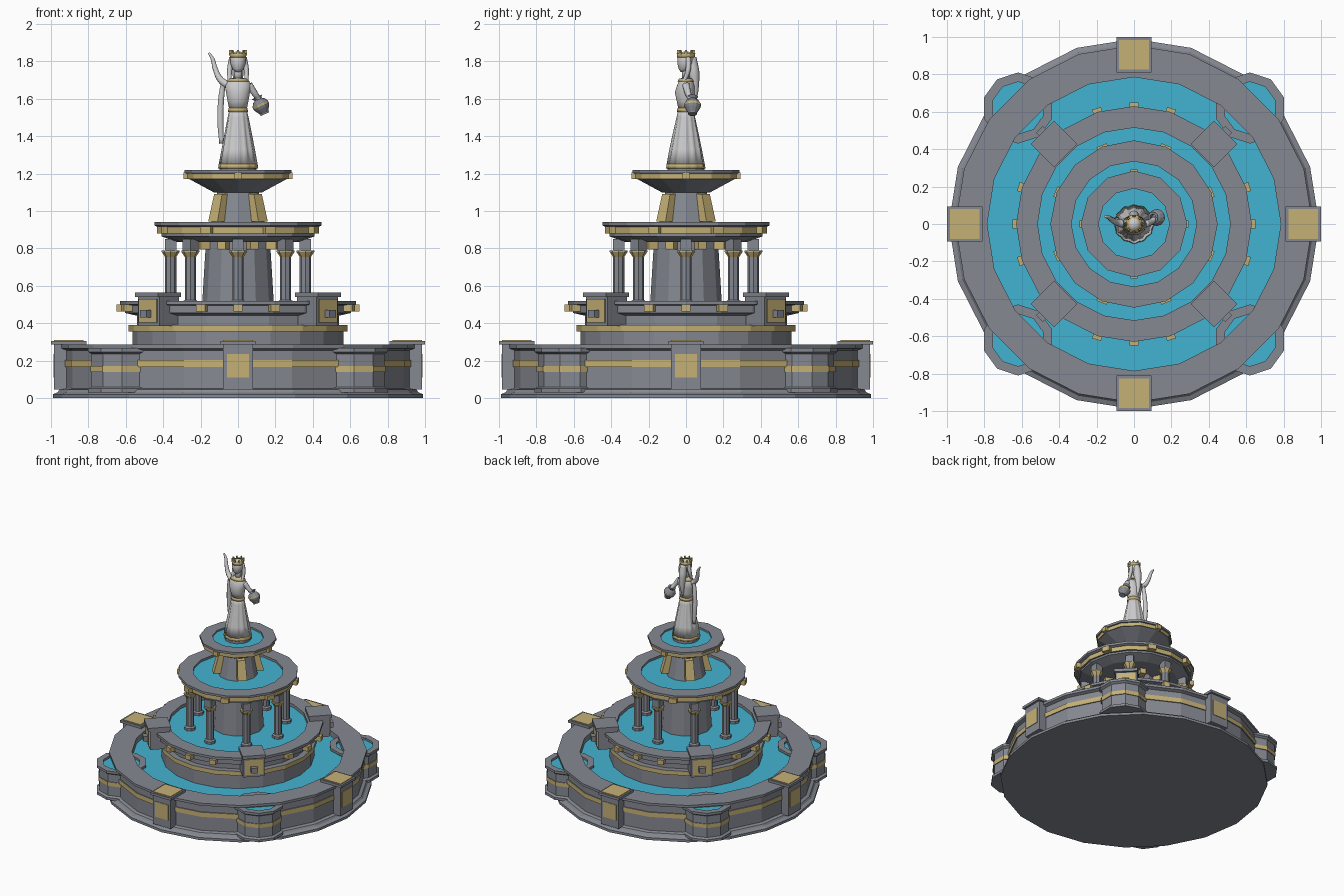
import bpy, bmesh, math
from mathutils import Matrix, Vector

if "Cube" in bpy.data.objects:
    bpy.data.objects.remove(bpy.data.objects["Cube"])

def material(name, rgb):
    m = bpy.data.materials.new(name)
    m.diffuse_color = (*rgb, 1)
    m.use_nodes = True
    m.node_tree.nodes["Principled BSDF"].inputs["Base Color"].default_value = m.diffuse_color
    return m

STONE = material("grey stone", (0.235, 0.25, 0.285))
GOLD = material("pale gold", (0.56, 0.44, 0.18))
WATER = material("water blue", (0.055, 0.45, 0.64))
MARBLE = material("statue marble", (0.60, 0.60, 0.61))
MATS = [STONE, GOLD, WATER, MARBLE]
S, G, W, M = range(4)

def finish(bm, name, smooth=False):
    bmesh.ops.remove_doubles(bm, verts=bm.verts, dist=1e-5)
    bmesh.ops.recalc_face_normals(bm, faces=bm.faces)
    me = bpy.data.meshes.new(name)
    bm.to_mesh(me)
    bm.free()
    for m in MATS:
        me.materials.append(m)
    for p in me.polygons:
        p.use_smooth = smooth
    ob = bpy.data.objects.new(name, me)
    bpy.context.collection.objects.link(ob)
    return ob

def lathe(name, profile, n, at=(0, 0), smooth=False, matrix=None):
    """Profile points are (radius, z[, colour of the segment that starts here])."""
    bm = bmesh.new()
    rings = []
    for p in profile:
        rings.append([bm.verts.new((at[0] + p[0] * math.sin(2 * math.pi * i / n),
                                    at[1] + p[0] * math.cos(2 * math.pi * i / n), p[1])) for i in range(n)])
    for k in range(len(rings) - 1):
        for i in range(n):
            j = (i + 1) % n
            f = bm.faces.new((rings[k][i], rings[k][j], rings[k + 1][j], rings[k + 1][i]))
            f.material_index = profile[k][2] if len(profile[k]) > 2 else S
    if matrix:
        bm.transform(matrix)
    return finish(bm, name, smooth)

def block(name, deg, r, z0, z1, depth, width, mat=S, lean=0, taper=1):
    """Box at a polar position, facing outward."""
    bm = bmesh.new()
    bmesh.ops.create_cube(bm, size=1)
    for v in bm.verts:
        top = v.co.z > 0
        v.co = Vector((r + v.co.x * depth + (lean if top else 0),
                       v.co.y * width * (taper if top else 1), z1 if top else z0))
    bm.transform(Matrix.Rotation(math.radians(deg), 4, 'Z'))
    for f in bm.faces:
        f.material_index = mat
    return finish(bm, name)

def tube(name, pts, mat, flat=1.0):
    """Smooth tube through (x, y, z, radius) points."""
    cu = bpy.data.curves.new(name, 'CURVE')
    cu.dimensions = '3D'
    cu.bevel_depth = 1
    cu.bevel_resolution = 2
    cu.resolution_u = 5
    cu.use_fill_caps = True
    sp = cu.splines.new('BEZIER')
    sp.bezier_points.add(len(pts) - 1)
    for b, p in zip(sp.bezier_points, pts):
        b.co, b.radius = p[:3], p[3]
        b.handle_left_type = b.handle_right_type = 'AUTO'
    tmp = bpy.data.objects.new(name + "_path", cu)
    bpy.context.collection.objects.link(tmp)
    bpy.context.view_layer.update()
    me = bpy.data.meshes.new_from_object(tmp.evaluated_get(bpy.context.evaluated_depsgraph_get()))
    bpy.data.objects.remove(tmp)
    bm = bmesh.new()
    bm.from_mesh(me)
    for f in bm.faces:
        f.material_index = mat
    return finish(bm, name, True)

def figure(name, rings, mat, n=48, folds=12):
    """Elliptical loft; rings are (z, rx, ry, y, fold depth)."""
    bm = bmesh.new()
    loops = []
    for z, rx, ry, y, d in rings:
        loop = []
        for i in range(n):
            a = 2 * math.pi * i / n
            k = 1 + d * math.cos(folds * a) + d * 0.5 * math.cos(5 * a + 1)
            loop.append(bm.verts.new((rx * k * math.cos(a), y + ry * k * math.sin(a), z)))
        loops.append(loop)
    for a, b in zip(loops, loops[1:]):
        for i in range(n):
            bm.faces.new((a[i], a[(i + 1) % n], b[(i + 1) % n], b[i]))
    bm.faces.new(loops[0])
    bm.faces.new(loops[-1])
    for f in bm.faces:
        f.material_index = mat
    return finish(bm, name, True)

# --- Lower basin
lathe("lower_basin", [(0, 0), (.99, 0), (.99, .02), (.965, .03), (.955, .045), (.93, .052), (.93, .165),
      (.938, .165, G), (.938, .203), (.93, .203), (.93, .255), (.955, .265), (.955, .285),
      (.785, .285), (.785, .2), (0, .2)], 20)
lathe("lower_water", [(.79, .24, W), (0, .24)], 20)

# Four round side bays
for sx in (-1, 1):
    for sy in (-1, 1):
        c = (sx * .62, sy * .62)
        lathe("side_bay", [(0, .03), (.19, .03), (.19, .05), (.172, .06), (.172, .14), (.178, .14, G), (.178, .172),
              (.172, .172), (.172, .235), (.19, .247), (.19, .267), (.14, .267), (.14, .2), (0, .2)], 10, c)
        lathe("bay_water", [(.142, .25, W), (0, .25)], 10, c)

# Four piers on the lower wall
for d in range(0, 360, 90):
    block("pier", d, .9, .045, .285, .165, .16)
    block("pier_cap", d, .905, .285, .305, .19, .186)
    block("pier_top_plate", d, .905, .305, .31, .16, .16, G)
    block("pier_panel", d, .983, .11, .235, .008, .12, G)

# --- Second basin
lathe("second_basin", [(0, .15), (.565, .15), (.565, .355), (.585, .355, G), (.585, .39), (.54, .39), (.54, .44),
      (.605, .455), (.605, .495), (.63, .5), (.63, .52), (.515, .52), (.515, .45), (0, .45)], 20)
lathe("second_water", [(.52, .495, W), (0, .495)], 20)
for k in range(20):
    if k % 5 not in (2, 3):
        block("second_stud", k * 18, .625, .462, .5, .05, .05, G)
for d in range(45, 360, 90):
    block("spout_box", d, .6, .385, .54, .15, .16)
    block("spout_cap", d, .605, .54, .565, .175, .175)
    block("spout_panel", d, .679, .405, .53, .008, .135, G)
    block("spout", d, .695, .43, .472, .04, .05)

# Drum and columns
lathe("drum", [(.195, .45), (.17, .86), (0, .86)], 12)
for d in range(0, 360, 45):
    a = math.radians(d)
    c = (.36 * math.cos(a), .36 * math.sin(a))
    lathe("column", [(0, .46), (.042, .46), (.042, .515), (.03, .525), (.03, .755), (.03, .755, G), (.048, .782, G),
          (.048, .79, G), (0, .79)], 8, c)
    block("column_block", d, .36, .79, .85, .06, .06)
    block("drum_bracket", d + 22.5, .2, .795, .85, .06, .045, G)

# --- Third basin
lathe("third_basin", [(0, .835), (.33, .835), (.41, .865), (.41, .88), (.425, .88, G), (.425, .915), (.43, .915),
      (.447, .922), (.447, .94), (.335, .94), (.335, .9), (0, .9)], 16)
lathe("third_water", [(.34, .922, W), (0, .922)], 16)
for d in range(8):
    block("third_stud", d * 45 + 22.5, .435, .88, .918, .04, .06, G)
lathe("upper_stem", [(.15, .9), (.11, 1.11), (0, 1.11)], 12)
for d in range(45, 360, 90):
    block("stem_buttress", d, .155, .945, 1.092, .07, .07, G, lean=-.04, taper=.85)

# --- Top basin
lathe("top_basin", [(0, 1.1), (.13, 1.1), (.25, 1.165), (.262, 1.172), (.275, 1.172, G), (.275, 1.2), (.285, 1.202),
      (.285, 1.22), (.19, 1.22), (.19, 1.18), (0, 1.18)], 12)
lathe("top_water", [(.195, 1.207, W), (0, 1.207)], 12)
for d in range(0, 360, 90):
    block("top_stud", d, .277, 1.172, 1.207, .03, .04, G)

# --- Statue
lathe("statue_base", [(.1, 1.19), (.1, 1.232), (0, 1.232)], 12)
figure("gown_hem", [(1.228, .104, .102, 0, .03), (1.25, .101, .099, 0, .03)], G)
figure("gown", [(1.25, .1, .098, 0, .04), (1.33, .084, .082, 0, .06), (1.43, .066, .062, 0, .06),
       (1.5, .054, .048, 0, .04), (1.545, .045, .041, 0, .01)], MATS.index(MARBLE))
figure("belt", [(1.53, .054, .048, 0, 0), (1.552, .05, .046, 0, 0)], G)
figure("torso", [(1.54, .046, .04, 0, 0), (1.59, .056, .046, -.004, 0), (1.635, .064, .054, -.006, 0),
       (1.675, .07, .046, 0, 0), (1.7, .055, .036, 0, 0), (1.712, .028, .026, 0, 0)], M)
figure("collar", [(1.693, .062, .046, 0, 0), (1.709, .047, .036, 0, 0)], G)
figure("neck", [(1.7, .022, .022, 0, 0), (1.77, .021, .021, 0, 0)], M, 16)
figure("head", [(1.742, .012, .014, -.014, 0), (1.76, .03, .032, -.008, 0), (1.79, .041, .044, -.002, 0),
       (1.815, .042, .046, 0, 0), (1.84, .033, .036, 0, 0), (1.852, .012, .013, 0, 0)], M, 20)
figure("crown", [(1.82, .043, .047, 0, 0), (1.843, .046, .05, 0, 0)], G, 16)
for k in range(8):
    block("crown_point", k * 45, .042, 1.835, 1.862, .01, .018, G, taper=.4)

# Hair: two side locks and one long back lock
for s in (-1, 1):
    tube("side_lock", [(s * .033, .012, 1.82, .014), (s * .044, .012, 1.76, .014), (s * .045, -.015, 1.68, .009)], M)
tube("back_lock", [(0, .03, 1.82, .026), (0, .042, 1.74, .03), (0, .048, 1.64, .018), (0, .042, 1.57, .006)], M)

# Arms and hanging scarf
tube("raised_arm", [(-.058, 0, 1.675, .021), (-.092, .01, 1.70, .018), (-.122, .025, 1.76, .014),
                    (-.135, .035, 1.81, .011), (-.155, .04, 1.845, .006)], M)
tube("scarf", [(-.078, .01, 1.69, .014), (-.09, .015, 1.6, .017), (-.094, .02, 1.48, .018), (-.088, .02, 1.36, .013)], M)
tube("lower_arm", [(.058, 0, 1.675, .021), (.092, .012, 1.625, .017), (.112, .025, 1.595, .014), (.12, .01, 1.57, .012)], M)

# Tilted jar held at the hip
tilt = Matrix.Translation((.122, .035, 1.565)) @ Matrix.Rotation(math.radians(-25), 4, 'Y')
lathe("jar", [(0, -.052), (.024, -.052), (.024, -.044), (.04, -.018), (.045, -.004, G), (.045, .008),
      (.034, .026), (.02, .036), (.03, .05), (.018, .05), (.016, .03), (0, .03)], 12, matrix=tilt)
